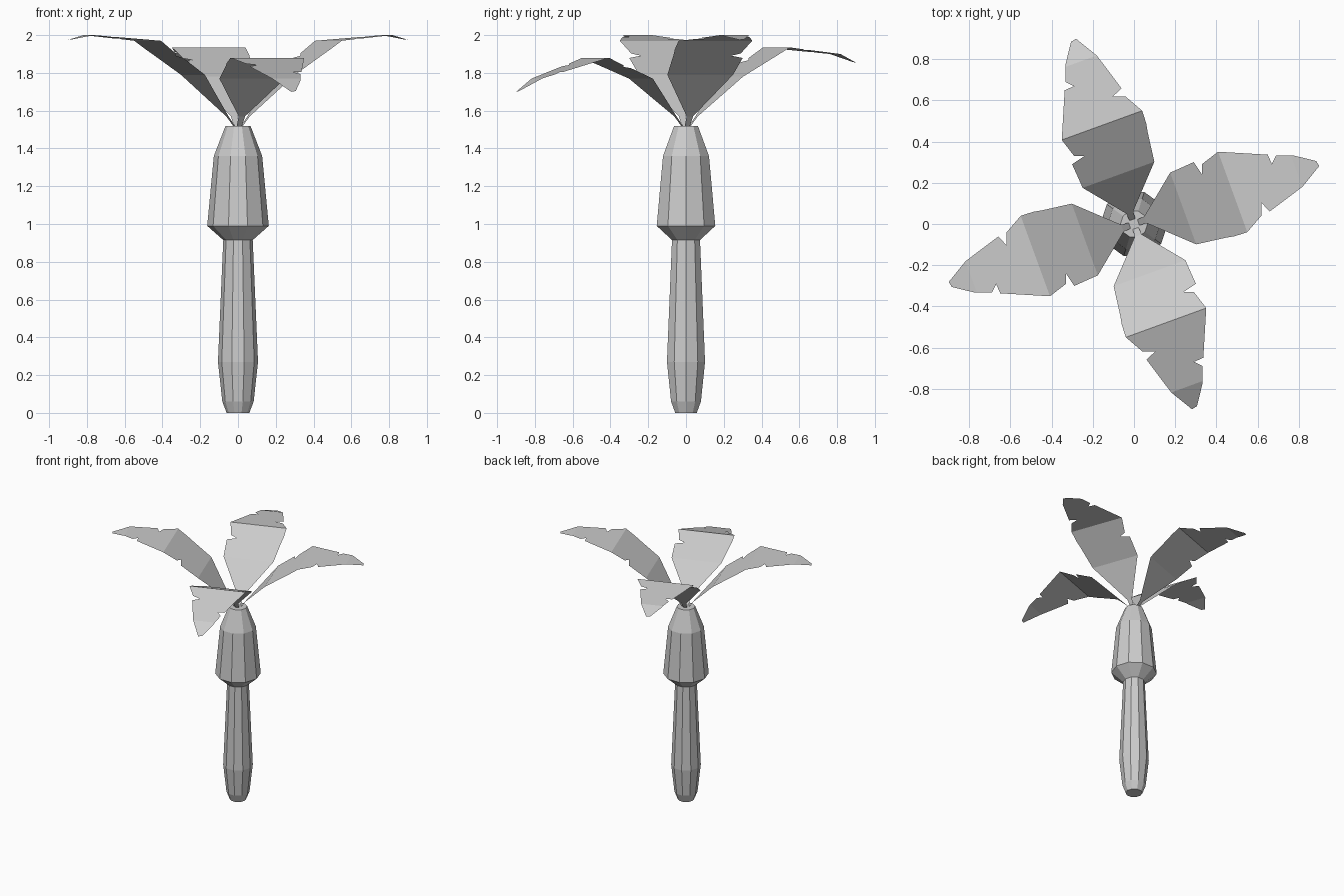
import bpy, bmesh, math
from mathutils import Vector

if "Cube" in bpy.data.objects:
    bpy.data.objects.remove(bpy.data.objects["Cube"])


def finish(bm, name):
    me = bpy.data.meshes.new(name)
    bm.to_mesh(me)
    bm.free()
    ob = bpy.data.objects.new(name, me)
    bpy.context.collection.objects.link(ob)
    return ob


# Ten-sided trunk with a bulging crown shaft, lofted from a radius/height profile
def trunk(profile, sides=10):
    bm = bmesh.new()
    rings = [[bm.verts.new((r * math.cos(2 * math.pi * i / sides + math.pi),
                            r * math.sin(2 * math.pi * i / sides + math.pi), z))
              for i in range(sides)] for r, z in profile]
    for a, b in zip(rings, rings[1:]):
        for i in range(sides):
            j = (i + 1) % sides
            bm.faces.new((a[i], a[j], b[j], b[i]))
    bm.faces.new(rings[0][::-1])
    bm.faces.new(rings[-1])
    return finish(bm, "trunk")


trunk([(.06, 0), (.083, .06), (.106, .27), (.078, .915),
       (.163, .99), (.128, 1.36), (.066, 1.52)])

# Torn leaf outline: distance along the leaf, offset across it
OUTLINE = [(.015, -.014), (.06, -.018), (.25, -.196), (.397, -.215), (.44, -.223),
           (.503, -.225), (.596, -.173), (.617, -.117), (.64, -.168), (.83, -.11),
           (.941, -.043), (.935, -.015), (.845, .045), (.76, .076), (.728, .045),
           (.725, .094), (.503, .19), (.409, .16), (.392, .113), (.375, .183),
           (.25, .174), (.06, .018), (.015, .014)]
FOLDS = [.015, .06, .25, .503, .83, .941]


# Leaf: flat outline, cut along the fold lines, bent to the heights, then turned
def leaf(name, angle, heights):
    bm = bmesh.new()
    bm.faces.new([bm.verts.new((u, v, 0)) for u, v in OUTLINE])
    for u in FOLDS[1:-1]:
        bmesh.ops.bisect_plane(bm, geom=bm.verts[:] + bm.edges[:] + bm.faces[:],
                               dist=1e-4, plane_co=Vector((u, 0, 0)),
                               plane_no=Vector((1, 0, 0)))
    zs = [1.51, 1.57] + heights
    c, s = math.cos(math.radians(angle)), math.sin(math.radians(angle))
    for vert in bm.verts:
        u, v, _ = vert.co
        for k in range(len(FOLDS) - 1):
            if u <= FOLDS[k + 1] + 1e-5:
                break
        t = (u - FOLDS[k]) / (FOLDS[k + 1] - FOLDS[k])
        vert.co = (u * c - v * s, u * s + v * c, zs[k] + t * (zs[k + 1] - zs[k]))
    return finish(bm, name)


leaf("leaf_right", 20, [1.79, 1.97, 2.0, 1.975])
leaf("leaf_back", 110, [1.78, 1.935, 1.90, 1.855])
leaf("leaf_left", 200, [1.79, 1.97, 2.0, 1.975])
leaf("leaf_front", 290, [1.77, 1.88, 1.77, 1.70])
